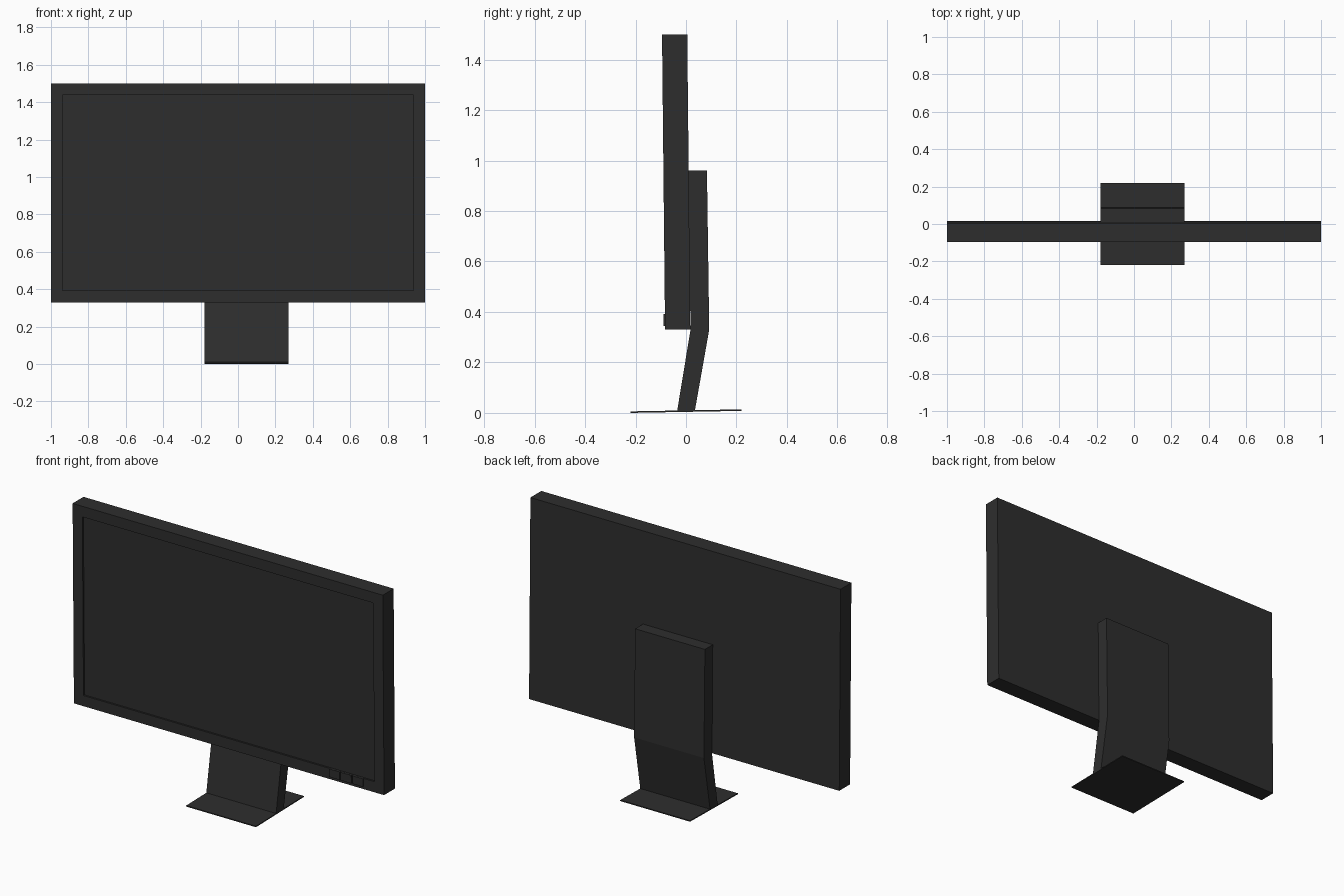
import bpy
import bmesh
from mathutils import Vector

cube = bpy.data.objects.get("Cube")
if cube:
    bpy.data.objects.remove(cube, do_unlink=True)

plastic = bpy.data.materials.new("charcoal plastic")
plastic.use_nodes = True
COLOUR = (0.027, 0.027, 0.027, 1)
plastic.diffuse_color = COLOUR
plastic.node_tree.nodes["Principled BSDF"].inputs["Base Color"].default_value = COLOUR


def extrude_profile(name, profile, x0, x1):
    """Sweep a (y, z) outline from x0 to x1."""
    bm = bmesh.new()
    face = bm.faces.new([bm.verts.new((x0, y, z)) for y, z in profile])
    swept = bmesh.ops.extrude_face_region(bm, geom=[face])["geom"]
    moved = [v for v in swept if isinstance(v, bmesh.types.BMVert)]
    bmesh.ops.translate(bm, verts=moved, vec=(x1 - x0, 0, 0))
    return finish(name, bm)


def finish(name, bm):
    bmesh.ops.recalc_face_normals(bm, faces=bm.faces)
    mesh = bpy.data.meshes.new(name)
    bm.to_mesh(mesh)
    bm.free()
    mesh.materials.append(plastic)
    obj = bpy.data.objects.new(name, mesh)
    bpy.context.collection.objects.link(obj)
    return obj


# Panel leans slightly towards the front
BOTTOM, TOP = 0.33, 1.5


def front_y(z):
    return -0.083 - 0.012 * (z - BOTTOM) / (TOP - BOTTOM)


def slab(z0, z1, near, far):
    """Leaning rectangle, given by depths behind the panel front."""
    return [(front_y(z0) + near, z0), (front_y(z0) + far, z0),
            (front_y(z1) + far, z1), (front_y(z1) + near, z1)]


# Panel with the display set into its front face
panel = extrude_profile("display_panel", slab(BOTTOM, TOP, 0, 0.1), -1, 1)
bm = bmesh.new()
bm.from_mesh(panel.data)
front = min(bm.faces, key=lambda f: f.normal.y)
bmesh.ops.inset_region(bm, faces=[front], thickness=0.088, depth=0)
bmesh.ops.inset_region(bm, faces=[front], thickness=0, depth=-0.01)
bm.to_mesh(panel.data)
bm.free()

# Control buttons on the lower bezel
for i in range(3):
    x = 0.65 + i * 0.075
    extrude_profile(f"control_button_{i + 1}", slab(0.345, 0.392, -0.006, 0.01), x, x + 0.068)

# Bent stand and thin foot
LEFT, RIGHT = 0.27, -0.18
extrude_profile("stand", [(-0.035, 0.008), (0.035, 0.008), (0.092, 0.33),
                          (0.083, 0.96), (0.008, 0.96), (0.018, 0.33)], RIGHT, LEFT)
extrude_profile("foot", [(-0.22, 0), (0.22, 0.008), (0.22, 0.014), (-0.22, 0.006)], RIGHT, LEFT)
